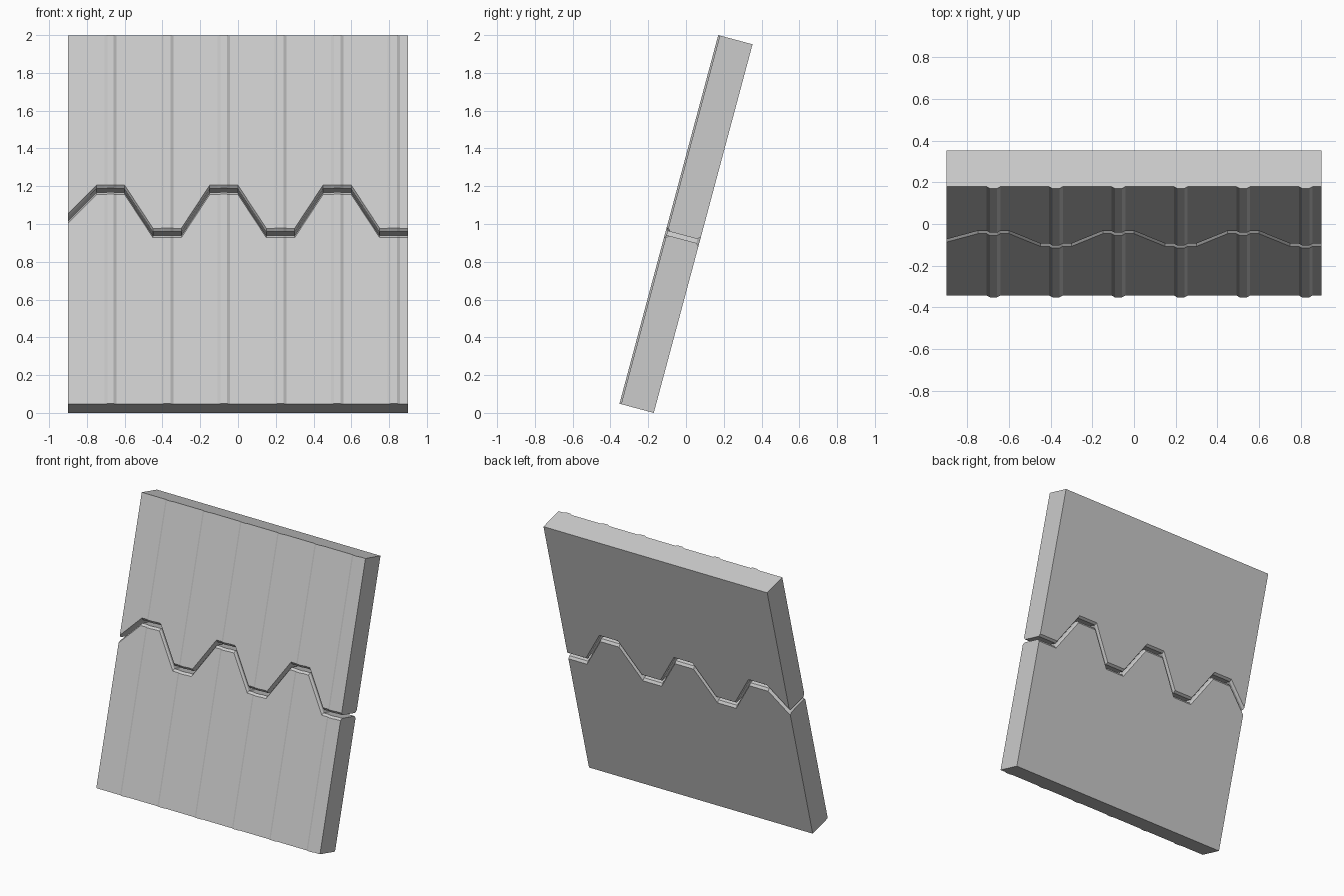
import bpy, bmesh
from math import radians, sin, cos

if "Cube" in bpy.data.objects:
    bpy.data.objects.remove(bpy.data.objects["Cube"])

TILT = radians(15)
T, RIB = 0.179, 0.009           # slab thickness, rib height
H = (2 - (T + RIB) * sin(TILT)) / cos(TILT)
GAP, CH = 0.011, 0.015          # half gap, chamfer
LOW, HIGH = 0.938, 1.174

# zigzag seam line (x, height along the slab)
seam = [(-0.9, 1.018)]
for i in range(3):
    x = -0.75 + 0.6 * i
    seam += [(x, HIGH), (x + 0.15, HIGH), (x + 0.3, LOW), (x + 0.45, LOW)]

# front surface line with six shallow ribs (x, depth)
front = [(-0.9, T)]
for i in range(6):
    c = -0.675 + 0.3 * i
    front += [(c - 0.033, T), (c - 0.017, T + RIB), (c + 0.017, T + RIB), (c + 0.033, T)]
front.append((0.9, T))


def sample(line, x):
    for (x0, a), (x1, b) in zip(line, line[1:]):
        if x <= x1 + 1e-6:
            return a + (b - a) * (x - x0) / (x1 - x0)
    return line[-1][1]


def panel(name, end, side):
    """Loft a slab section across x; side is +1 above the seam, -1 below."""
    bm = bmesh.new()
    xs = sorted({round(p[0], 4) for p in seam + front})
    rings = []
    for x in xs:
        d, s = sample(front, x), sample(seam, x)
        inner, outer = s + side * GAP, s + side * (GAP + CH)
        section = [(d, end), (d, outer), (d - CH, inner),
                   (CH, inner), (0, outer), (0, end)]
        rings.append([bm.verts.new((x, -dep, v)) for dep, v in section])
    for a, b in zip(rings, rings[1:]):
        for k in range(6):
            n = (k + 1) % 6
            bm.faces.new((a[k], a[n], b[n], b[k]))
    bm.faces.new(rings[0])
    bm.faces.new(rings[-1])
    bmesh.ops.recalc_face_normals(bm, faces=bm.faces[:])
    mesh = bpy.data.meshes.new(name)
    bm.to_mesh(mesh)
    bm.free()
    ob = bpy.data.objects.new(name, mesh)
    bpy.context.collection.objects.link(ob)
    # lean the slab backward and centre it on y
    ob.rotation_euler.x = -TILT
    ob.location.y = ((T + RIB) * cos(TILT) - H * sin(TILT)) / 2


panel("upper_door_panel", H, 1)
panel("lower_door_panel", 0, -1)
